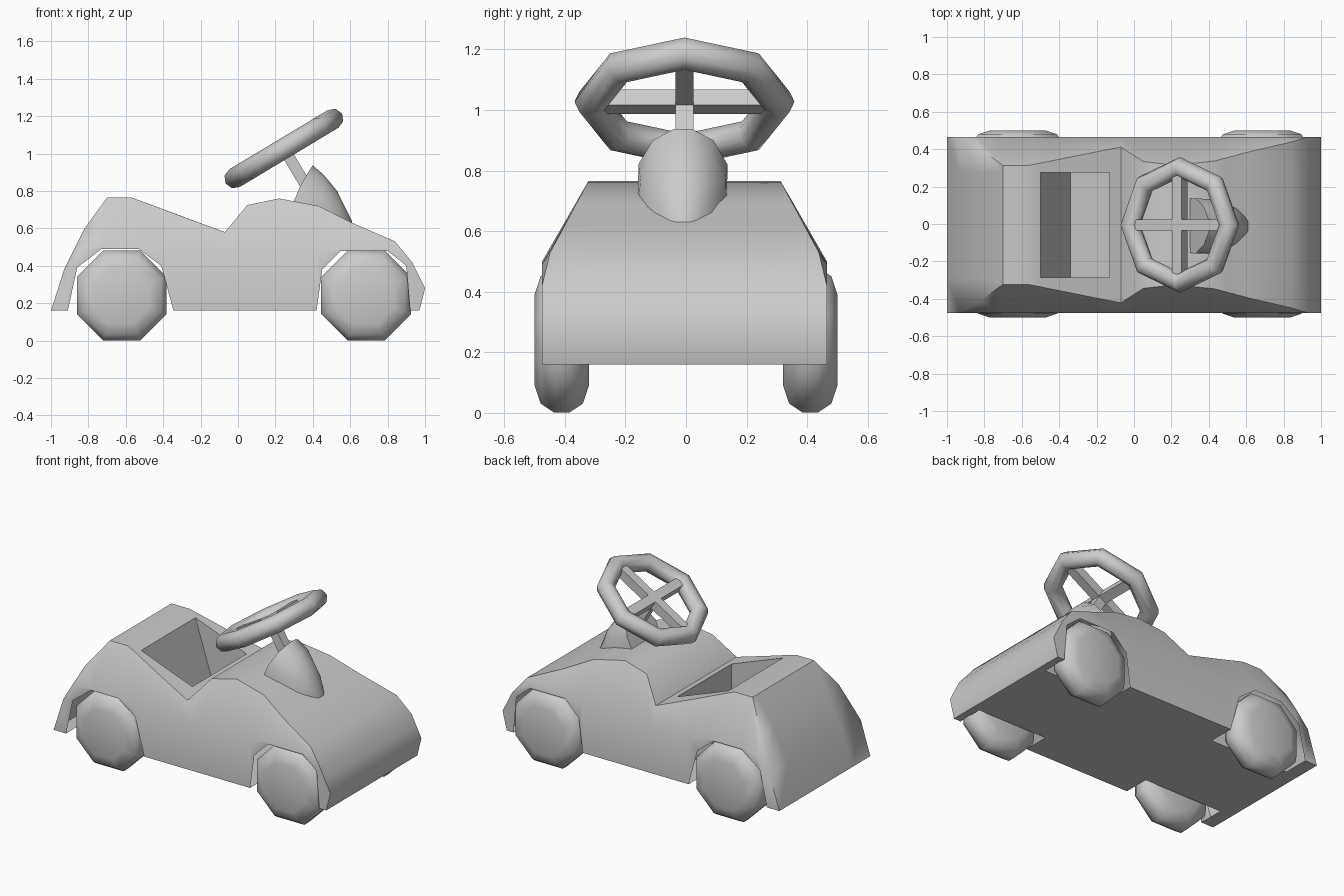
import bpy, bmesh, math
from mathutils import Vector, Matrix

if "Cube" in bpy.data.objects:
    bpy.data.objects.remove(bpy.data.objects["Cube"])

YC = -0.005  # lateral centre of the body


def make(name, verts, faces, angle=40):
    bm = bmesh.new()
    vs = [bm.verts.new(v) for v in verts]
    for f in faces:
        bm.faces.new([vs[i] for i in f])
    bmesh.ops.remove_doubles(bm, verts=bm.verts, dist=0.0005)
    bmesh.ops.dissolve_degenerate(bm, edges=bm.edges, dist=0.0005)
    bmesh.ops.recalc_face_normals(bm, faces=bm.faces)
    me = bpy.data.meshes.new(name)
    bm.to_mesh(me)
    bm.free()
    ob = bpy.data.objects.new(name, me)
    bpy.context.collection.objects.link(ob)
    smooth(ob, angle)
    return ob


def smooth(ob, angle):
    bpy.ops.object.select_all(action='DESELECT')
    ob.select_set(True)
    bpy.context.view_layer.objects.active = ob
    if angle:
        bpy.ops.object.shade_smooth_by_angle(angle=math.radians(angle))


def loft(rings, closed=False):
    """Quads between successive rings of equal length."""
    n = len(rings[0])
    verts = [p for r in rings for p in r]
    faces = []
    for i in range(len(rings) - 1):
        for j in range(n if closed else n - 1):
            k = (j + 1) % n
            faces.append((i*n + j, i*n + k, (i+1)*n + k, (i+1)*n + j))
    return verts, faces


# Body shell: stations of (top x, top z, lower edge x, lower edge z)
stations = [
    (-1, .16, -1, .16), (-.93, .38, -.91, .16), (-.82, .60, -.86, .39),
    (-.70, .765, -.73, .49), (-.57, .765, -.53, .49), (-.50, .74, -.41, .40),
    (-.32, .672, -.345, .16), (-.13, .602, -.13, .16), (-.07, .58, -.07, .16),
    (.05, .725, .05, .16), (.22, .76, .22, .16), (.43, .72, .42, .16),
    (.50, .685, .45, .38), (.61, .63, .55, .48), (.84, .53, .80, .48),
    (.93, .42, .90, .40), (.96, .36, .92, .16), (1, .28, .97, .16),
    (.97, .16, .97, .16)]
rings = []
for xt, zt, xb, zb in stations:
    zs = max(min(.48, zt), zb + .01) if zt > zb else zt
    t = (zt - zs) / (zt - zb) if zt > zb else 0
    xs = xt + (xb - xt) * t
    yt = .47 - .15 * max(0, zt - .48) / .28
    half = [(xb, .47, zb), (xs, .47, zs), (xt, yt, zt), (xt, .28, zt)]
    rings.append([(x, YC + y, z) for x, y, z in half] +
                 [(x, YC - y, z) for x, y, z in reversed(half)])
verts, faces = loft(rings)
# leave the seat opening out of the middle strip
faces = [f for f in faces if not (f[0] % 8 == 3 and f[0] // 8 in (5, 6))]
make("body_shell", verts, faces, 50)

# Floor with notches for the wheels
fv, ff = [], []
for x0, x1, w in ((-1, -.91, .47), (-.91, -.345, .30), (-.345, .42, .47),
                  (.42, .92, .30), (.92, .97, .47)):
    b = len(fv)
    fv += [(x0, YC - w, .16), (x1, YC - w, .16), (x1, YC + w, .16), (x0, YC + w, .16)]
    ff.append((b, b + 1, b + 2, b + 3))
make("floor", fv, ff, 0)

# Seat well sunk into the body
prof = [(-.50, .74), (-.34, .24), (-.13, .20), (-.13, .602)]
verts, faces = loft([[(x, YC + s * .28, z) for x, z in prof] for s in (-1, 1)])
seat = make("seat_well", verts, faces + [(0, 1, 2, 3), (4, 5, 6, 7)], 0)
seat.data.flip_normals()

# Wheels: eight-sided lathe of (y, distance to flat)
tyre = [(.32, .15), (.34, .21), (.385, .24), (.435, .24), (.48, .21), (.50, .15)]


def wheel(name, cx, side):
    rings = []
    for y, r in tyre:
        r /= math.cos(math.pi / 8)
        rings.append([(cx + r * math.cos((k + .5) * math.pi / 4), side * y,
                       .241 + r * math.sin((k + .5) * math.pi / 4)) for k in range(8)])
    v, f = loft(rings, True)
    f += [tuple(range(8)), tuple(range(len(v) - 8, len(v)))]
    make(name, v, f, 50)


for end, cx in (("rear", -.622), ("front", .685)):
    for label, s in (("right", -1), ("left", 1)):
        wheel(f"{end}_{label}_wheel", cx, s)

# Steering pod: half rings from the flat back to the nose
pod = [
    [(.28, .145, .70), (.33, .147, .82), (.375, .10, .90), (.40, .03, .937)],
    [(.42, .15, .66), (.45, .14, .77), (.455, .085, .86), (.46, .025, .885)],
    [(.55, .10, .62), (.54, .09, .71), (.535, .06, .77), (.53, .02, .80)],
    [(.61, .04, .60), (.61, .035, .62), (.61, .02, .632), (.61, .01, .638)]]
rings = [[(x, YC - .005 + y, z) for x, y, z in r] +
         [(x, YC - .005 - y, z) for x, y, z in reversed(r)] for r in pod]
verts, faces = loft(rings, True)
make("steering_pod", verts, faces + [tuple(range(8)), tuple(range(24, 32))], 45)

# Steering wheel: tilted ring, cross spokes and stem
tilt = math.radians(-31)
centre = Vector((.245, YC, 1.027))
bpy.ops.mesh.primitive_torus_add(major_segments=8, minor_segments=8, major_radius=.308,
                                 minor_radius=.055, location=centre, rotation=(0, tilt, 0))
ring = bpy.context.object
ring.name = "steering_ring"
smooth(ring, 60)
rot = Matrix.Rotation(tilt, 4, 'Y')
for name, size, off in (("spoke_long", (.54, .06, .06), (0, 0, 0)),
                        ("spoke_cross", (.06, .54, .06), (0, 0, 0)),
                        ("steering_stem", (.06, .06, .36), (0, 0, -.18))):
    bpy.ops.mesh.primitive_cube_add(size=1, location=centre + rot @ Vector(off),
                                    rotation=(0, tilt, 0))
    bar = bpy.context.object
    bar.name = name
    bar.scale = size
